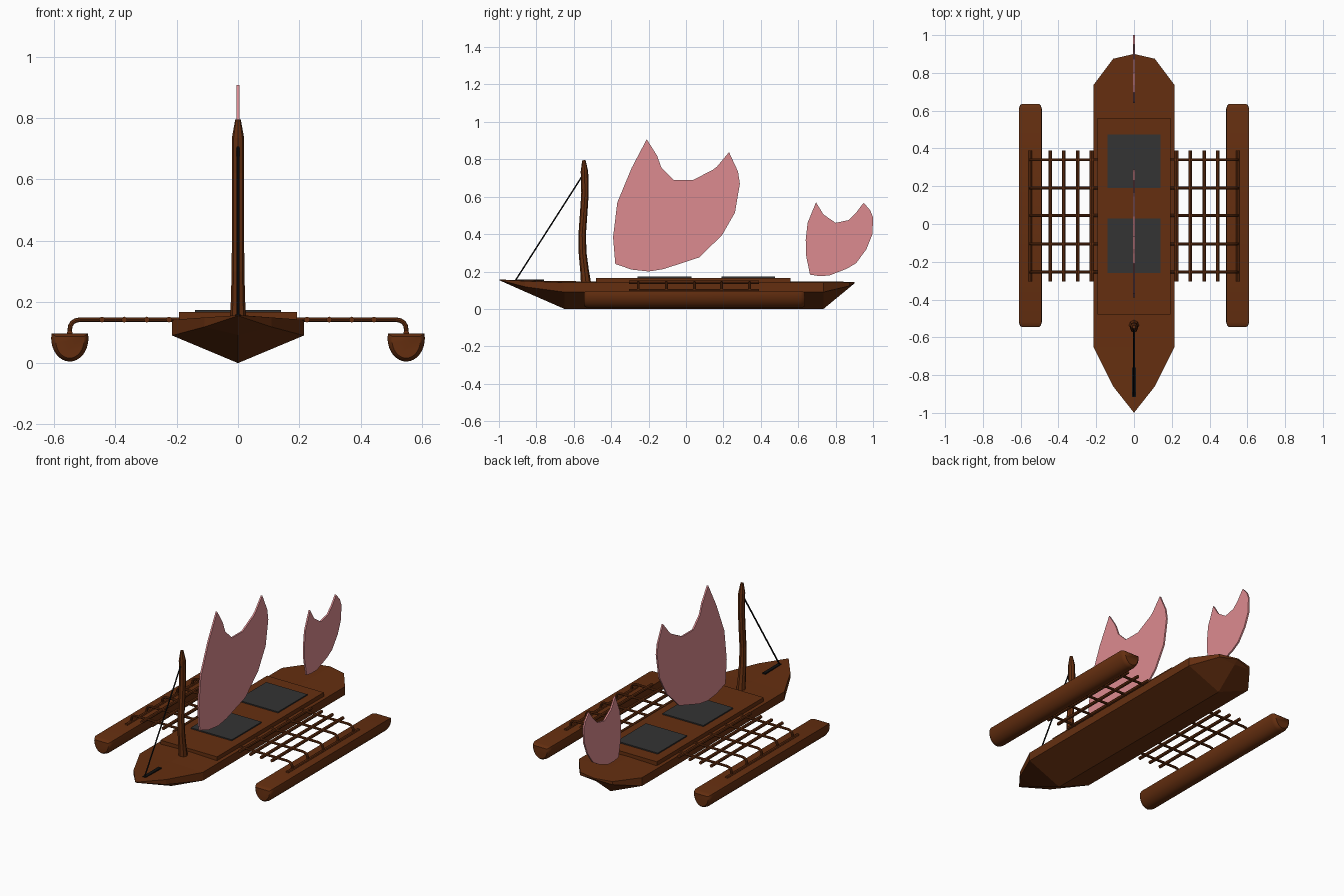
import bpy, bmesh, math
from mathutils import Vector

if "Cube" in bpy.data.objects:
    bpy.data.objects.remove(bpy.data.objects["Cube"])


def material(name, rgb):
    m = bpy.data.materials.new(name)
    m.diffuse_color = (*rgb, 1)
    m.use_nodes = True
    m.node_tree.nodes["Principled BSDF"].inputs["Base Color"].default_value = m.diffuse_color
    return m


WOOD = material("wood", (0.13, 0.028, 0.005))
DARK = material("dark_panel", (0.033, 0.033, 0.033))
ROPE = material("rope_black", (0.006, 0.006, 0.006))
PINK = material("sail_pink", (0.72, 0.26, 0.28))


def finish(name, bm, mat, smooth=False):
    bmesh.ops.remove_doubles(bm, verts=bm.verts, dist=1e-5)
    bmesh.ops.recalc_face_normals(bm, faces=bm.faces)
    me = bpy.data.meshes.new(name)
    bm.to_mesh(me)
    bm.free()
    ob = bpy.data.objects.new(name, me)
    bpy.context.collection.objects.link(ob)
    me.materials.append(mat)
    if smooth:
        bpy.ops.object.select_all(action='DESELECT')
        ob.select_set(True)
        bpy.context.view_layer.objects.active = ob
        bpy.ops.object.shade_smooth_by_angle(angle=math.radians(40))
    return ob


def loft(name, rings, mat, smooth=False):
    bm = bmesh.new()
    rs = [[bm.verts.new(p) for p in r] for r in rings]
    n = len(rs[0])
    for a, b in zip(rs, rs[1:]):
        for i in range(n):
            bm.faces.new((a[i], a[(i + 1) % n], b[(i + 1) % n], b[i]))
    bm.faces.new(rs[0])
    bm.faces.new(rs[-1])
    return finish(name, bm, mat, smooth)


def tube(name, pts, radii, mat, sides=8, smooth=True):
    # round rings along a path lying in a vertical plane
    pts = [Vector(p) for p in pts]
    if not isinstance(radii, (list, tuple)):
        radii = [radii] * len(pts)
    plane_n = Vector((1, 0, 0)) if all(abs(p.x - pts[0].x) < 1e-6 for p in pts) else Vector((0, 1, 0))
    rings = []
    for i, p in enumerate(pts):
        t = (pts[min(i + 1, len(pts) - 1)] - pts[max(i - 1, 0)]).normalized()
        v = t.cross(plane_n)
        rings.append([p + radii[i] * (math.cos(a) * plane_n + math.sin(a) * v)
                      for a in (2 * math.pi * k / sides for k in range(sides))])
    return loft(name, rings, mat, smooth)


def box(name, x0, x1, y0, y1, z0, z1, mat):
    return loft(name, [[(x0, y0, z), (x1, y0, z), (x1, y1, z), (x0, y1, z)] for z in (z0, z1)], mat)


# Hull: stations of y, half width, deck centre, deck edge, chine and keel heights
stations = [(-0.998, 0.001, 0.157, 0.156, 0.154, 0.153),
            (-0.86, 0.11, 0.153, 0.149, 0.118, 0.092),
            (-0.65, 0.215, 0.148, 0.141, 0.09, 0.0),
            (0.735, 0.215, 0.146, 0.141, 0.09, 0.0),
            (0.875, 0.11, 0.145, 0.142, 0.123, 0.115),
            (0.9, 0.001, 0.145, 0.144, 0.138, 0.136)]
loft("hull", [[(0, y, c), (w, y, e), (w, y, l), (0, y, k), (-w, y, l), (-w, y, e)]
              for y, w, c, e, l, k in stations], WOOD)

# Raised deck and hatches
box("raised_deck", -0.193, 0.193, -0.48, 0.56, 0.13, 0.166, WOOD)
box("front_hatch", -0.14, 0.14, -0.26, 0.03, 0.16, 0.173, DARK)
box("rear_hatch", -0.14, 0.14, 0.19, 0.475, 0.16, 0.173, DARK)

# Mast with slight sway
tube("mast", [(0, -0.535, 0.14), (0, -0.543, 0.21), (0, -0.553, 0.3), (0, -0.555, 0.4),
              (0, -0.547, 0.51), (0, -0.54, 0.62), (0, -0.543, 0.735), (0, -0.546, 0.795)],
     [0.027, 0.023, 0.021, 0.02, 0.02, 0.02, 0.02, 0.009], WOOD, 8, False)

# Forestay and its deck cleat
tube("forestay", [(0, -0.552, 0.715), (0, -0.91, 0.155)], 0.0045, ROPE, 6)
box("stay_cleat", -0.01, 0.01, -0.915, -0.76, 0.147, 0.158, ROPE)


# Sails: flat outlines given as y, z
def sail(name, outline):
    bm = bmesh.new()
    f = bm.faces.new([bm.verts.new((-0.005, y, z)) for y, z in outline])
    new = bmesh.ops.extrude_face_region(bm, geom=[f])["geom"]
    bmesh.ops.translate(bm, vec=(0.01, 0, 0),
                        verts=[g for g in new if isinstance(g, bmesh.types.BMVert)])
    if not any(len(x.verts) > 4 and x.calc_center_median().x < 0 for x in bm.faces):
        bm.faces.new([v for v in bm.verts if v.co.x < 0])
    finish(name, bm, PINK)


sail("main_sail", [(-0.378, 0.24), (-0.29, 0.21), (-0.2, 0.2), (-0.12, 0.213), (0.07, 0.275),
                   (0.11, 0.315), (0.19, 0.39), (0.262, 0.515), (0.288, 0.67), (0.278, 0.735),
                   (0.23, 0.838), (0.165, 0.76), (0.145, 0.745), (0.04, 0.69), (-0.065, 0.69),
                   (-0.132, 0.757), (-0.155, 0.82), (-0.21, 0.907), (-0.29, 0.755),
                   (-0.367, 0.57), (-0.39, 0.385)])
sail("stern_sail", [(0.663, 0.183), (0.71, 0.176), (0.765, 0.178), (0.86, 0.215), (0.91, 0.245),
                    (0.965, 0.32), (0.997, 0.4), (1.0, 0.49), (0.985, 0.527), (0.95, 0.568),
                    (0.91, 0.515), (0.87, 0.475), (0.8, 0.46), (0.735, 0.505), (0.695, 0.57),
                    (0.65, 0.46), (0.64, 0.37), (0.643, 0.28)])


# Outrigger floats and lattice on both sides
def float_ring(cx, y, s):
    ring = []
    for k in range(17):
        a = math.pi + math.pi * k / 16
        ring.append((cx + 0.061 * s * math.cos(a), y, 0.052 + s * (0.03 + 0.077 * math.sin(a))))
    ring += [(cx + 0.059 * s, y, 0.052 + 0.045 * s), (cx - 0.059 * s, y, 0.052 + 0.045 * s)]
    return ring


for side, tag in ((1, "right"), (-1, "left")):
    cx = 0.549 * side
    loft(f"{tag}_float", [float_ring(cx, y, s) for y, s in
                          ((-0.545, 0.76), (-0.538, 0.9), (-0.52, 1), (0.61, 1),
                           (0.628, 0.9), (0.635, 0.76))], WOOD, True)
    # cross poles bending down to the float
    for i, y in enumerate((-0.255, -0.105, 0.045, 0.19, 0.34)):
        path = [(0.15, 0.142), (0.515, 0.142), (0.53, 0.139), (0.541, 0.132),
                (0.547, 0.122), (0.549, 0.11), (0.549, 0.09)]
        tube(f"{tag}_cross_pole_{i}", [(x * side, y, z) for x, z in path], 0.0075, WOOD)
    # lengthwise rods
    for i, x in enumerate((0.225, 0.298, 0.371, 0.444)):
        tube(f"{tag}_long_rod_{i}", [(x * side, -0.305, 0.142), (x * side, 0.39, 0.142)], 0.0095, WOOD)
    tube(f"{tag}_float_rod", [(cx, -0.305, 0.098), (cx, 0.39, 0.098)], 0.0095, WOOD)
